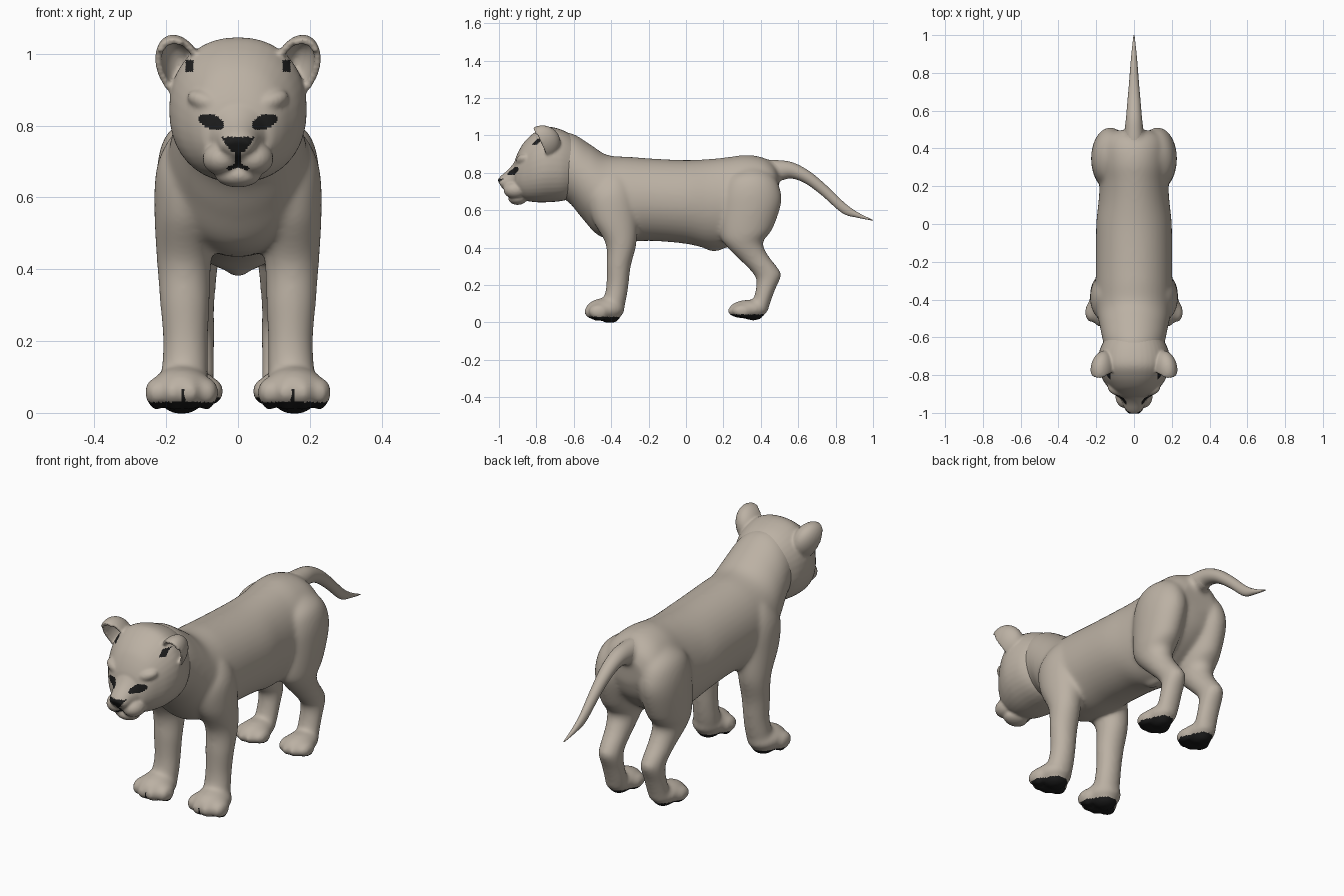
import bpy
import bmesh
from math import sin, cos, pi, radians
from mathutils import Matrix, Vector, Euler

cube = bpy.data.objects.get("Cube")
if cube:
    bpy.data.objects.remove(cube, do_unlink=True)


def material(name, colour):
    mat = bpy.data.materials.new(name)
    mat.use_nodes = True
    mat.diffuse_color = colour
    shader = mat.node_tree.nodes["Principled BSDF"]
    shader.inputs["Base Color"].default_value = colour
    shader.inputs["Roughness"].default_value = 0.9
    return mat


fur = material("tan_fur", (0.5, 0.44, 0.37, 1))
dark = material("black_skin", (0.012, 0.012, 0.012, 1))


def spline(a, b, c, d, t):
    """Smooth blend from row b to row c."""
    return [0.5 * (2 * q + (r - p) * t + (2 * p - 5 * q + 4 * r - s) * t * t
                   + (3 * q - p - 3 * r + s) * t ** 3)
            for p, q, r, s in zip(a, b, c, d)]


def loft(bm, rows, side=1, power=2.0, steps=6, count=40):
    """Skin rings given as (y, z) of one edge, (y, z) of the other, centre x, half width."""
    n = len(rows)
    fine = []
    for i in range(n - 1):
        near = [rows[max(i - 1, 0)], rows[i], rows[i + 1], rows[min(i + 2, n - 1)]]
        fine += [spline(*near, k / steps) for k in range(steps)]
    fine.append(rows[-1])
    rings = []
    for y0, z0, y1, z1, x, w in fine:
        mid = Vector((x * side, (y0 + y1) / 2, (z0 + z1) / 2))
        half = Vector((0, (y0 - y1) / 2, (z0 - z1) / 2))
        ring = []
        for k in range(count):
            a = 2 * pi * k / count
            c, s = cos(a), sin(a)
            c = abs(c) ** (2 / power) * (1 if c > 0 else -1)
            s = abs(s) ** (2 / power) * (1 if s > 0 else -1)
            ring.append(bm.verts.new(mid + Vector((w * c, 0, 0)) + half * s))
        rings.append(ring)
    for r0, r1 in zip(rings, rings[1:]):
        for k in range(count):
            j = (k + 1) % count
            bm.faces.new((r0[k], r0[j], r1[j], r1[k]))
    bm.faces.new(rings[0][::-1])
    bm.faces.new(rings[-1])


def blob(bm, centre, radii, tilt=0):
    """Ellipsoid turned about y."""
    place = (Matrix.Translation(centre) @ Matrix.Rotation(tilt, 4, 'Y')
             @ Matrix.Diagonal((*radii, 1)))
    bmesh.ops.create_uvsphere(bm, u_segments=24, v_segments=16, radius=1, matrix=place)


def finish(bm, name):
    bmesh.ops.recalc_face_normals(bm, faces=bm.faces)
    mesh = bpy.data.meshes.new(name)
    bm.to_mesh(mesh)
    bm.free()
    obj = bpy.data.objects.new(name, mesh)
    bpy.context.collection.objects.link(obj)
    mesh.materials.append(fur)
    mesh.shade_smooth()
    return obj


def fuse(obj, voxel, rounds, is_dark):
    """Merge overlapping forms into one soft skin, then colour faces by rule."""
    remesh = obj.modifiers.new("merge", 'REMESH')
    remesh.mode = 'VOXEL'
    remesh.voxel_size = voxel
    soften = obj.modifiers.new("soften", 'SMOOTH')
    soften.factor = 0.5
    soften.iterations = rounds
    graph = bpy.context.evaluated_depsgraph_get()
    mesh = bpy.data.meshes.new_from_object(obj.evaluated_get(graph))
    obj.modifiers.clear()
    obj.data = mesh
    mesh.materials.clear()
    mesh.materials.append(fur)
    mesh.materials.append(dark)
    for p in mesh.polygons:
        p.material_index = int(is_dark(p.center, p.normal))
    mesh.shade_smooth()


# Body: torso, legs, paws and tail root
TORSO = [(-.71, 1.015, -.69, .68, 0, .15), (-.61, 1.01, -.62, .635, 0, .166),
         (-.51, .95, -.55, .55, 0, .184), (-.42, .895, -.46, .46, 0, .2),
         (-.3, .885, -.32, .435, 0, .203), (-.15, .874, -.17, .435, 0, .202),
         (0, .868, 0, .42, 0, .2), (.12, .873, .12, .395, 0, .188),
         (.22, .883, .22, .40, 0, .182), (.32, .895, .30, .44, 0, .187),
         (.41, .882, .40, .51, 0, .18), (.47, .845, .46, .58, 0, .15),
         (.5, .79, .49, .66, 0, .09)]
FORELEG = [(-.42, .81, -.35, .81, .12, .03), (-.475, .75, -.3, .75, .13, .07),
           (-.52, .67, -.27, .67, .138, .091), (-.5, .55, -.26, .55, .145, .088),
           (-.43, .42, -.265, .42, .15, .076), (-.425, .3, -.295, .3, .148, .069),
           (-.426, .2, -.307, .2, .146, .063), (-.44, .13, -.32, .12, .148, .065),
           (-.46, .07, -.335, .06, .152, .066)]
HINDLEG = [(.3, .83, .4, .83, .09, .04), (.22, .77, .46, .79, .11, .085),
           (.19, .69, .498, .73, .122, .1), (.18, .58, .51, .64, .126, .101),
           (.185, .46, .463, .50, .13, .088), (.222, .4, .413, .43, .13, .075),
           (.297, .325, .435, .365, .125, .063), (.355, .265, .492, .29, .122, .056),
           (.377, .22, .509, .25, .12, .055), (.367, .15, .475, .17, .12, .055),
           (.35, .1, .45, .1, .121, .056), (.33, .06, .435, .05, .125, .055)]
TAIL = [(.38, .87, .38, .78, 0, .056), (.48, .868, .5, .76, 0, .05),
        (.57, .855, .56, .77, 0, .042), (.66, .808, .635, .745, 0, .035),
        (.75, .733, .725, .68, 0, .027), (.85, .637, .835, .585, 0, .019),
        (.92, .587, .915, .56, 0, .012), (1.0, .548, .999, .544, 0, .003)]


def paw(bm, x, y, z, size):
    blob(bm, (x, y, z + .07 * size), (.086 * size, .105, .06 * size))
    blob(bm, (x, y + .025, z + .026), (.055 * size, .055, .03))
    for step, back in ((-.07, .025), (-.024, 0), (.024, 0), (.07, .025)):
        spot = x + step * size
        blob(bm, (spot, y - .06 + back, z + .057 * size), (.034 * size, .055, .042 * size))
        blob(bm, (spot, y - .045 + back, z + .024), (.02 * size, .028, .018))


def dark_on_body(c, n):
    sole = c.z < (.03 if c.y < 0 else .043) and n.z < -.4
    gap = abs(abs(c.x) - .153)
    cleft = c.y < -.5 and c.z < .07 and gap < .004 + .15 * (.06 - c.z)
    return sole or cleft


bm = bmesh.new()
loft(bm, TORSO)
loft(bm, TAIL[:3])
blob(bm, (0, .15, .4), (.03, .05, .022))
for side in (-1, 1):
    loft(bm, FORELEG, side)
    loft(bm, HINDLEG, side)
    paw(bm, side * .157, -.432, 0, 1)
    paw(bm, side * .126, .335, .013, .83)
fuse(finish(bm, "body"), .009, 22, dark_on_body)

bm = bmesh.new()
loft(bm, TAIL, count=24)
finish(bm, "tail")

# Head: skull, nose bridge, muzzle, chin, brows and ears
SKULL = [(-.53, .92, -.55, .72, 0, .11), (-.61, 1.0, -.62, .665, 0, .157),
         (-.68, 1.035, -.67, .648, 0, .184), (-.75, 1.045, -.75, .642, 0, .191),
         (-.81, 1.015, -.81, .643, 0, .173), (-.86, .97, -.86, .652, 0, .142),
         (-.89, .925, -.892, .67, 0, .117), (-.912, .875, -.912, .69, 0, .09),
         (-.92, .84, -.92, .74, 0, .05)]
BRIDGE = [(-.83, .97, -.83, .70, 0, .1), (-.90, .88, -.9, .69, 0, .085),
          (-.945, .823, -.93, .69, 0, .064), (-.99, .783, -.965, .705, 0, .05),
          (-1.008, .76, -.985, .72, 0, .036)]


def dark_on_head(c, n):
    x = abs(c.x)
    u = x - .074
    eye = c.y < -.8 and (u / .035) ** 2 + ((c.z - .81 - .25 * u) / .021) ** 2 < 1
    nose = c.y < -.95 and .728 < c.z < .768 and x < .02 + .65 * (c.z - .728)
    lip = c.y < -.9 and .69 < c.z < .735 and x < .008
    mouth = c.y < -.9 and x < .03 and abs(c.z - .69 + .35 * x) < .006
    ear_hole = .125 < x < .146 and .95 < c.z < .983 and c.y < -.7 and n.y < 0
    return eye or nose or lip or mouth or ear_hole


def ear(bm, side):
    """Thick half shell, open to the front, mirrored for the right."""
    cup = bmesh.new()
    bmesh.ops.create_uvsphere(cup, u_segments=32, v_segments=24, radius=1)
    front = [v for v in cup.verts if v.co.y < -.12]
    bmesh.ops.delete(cup, geom=front, context='VERTS')
    turn = Euler((radians(25), radians(20), radians(6))).to_matrix().to_4x4()
    place = (Matrix.Translation((.161, -.77, .957)) @ turn
             @ Matrix.Diagonal((.064, .1, .1, 1)))
    cup.transform(place)
    bmesh.ops.recalc_face_normals(cup, faces=cup.faces)
    bmesh.ops.solidify(cup, geom=cup.faces[:], thickness=.018)
    cup.transform(Matrix.Diagonal((side, 1, 1, 1)))
    shell = bpy.data.meshes.new("ear_shell")
    cup.to_mesh(shell)
    cup.free()
    bm.from_mesh(shell)
    bpy.data.meshes.remove(shell)


bm = bmesh.new()
loft(bm, SKULL, power=2.2)
loft(bm, BRIDGE)
blob(bm, (0, -.9, .662), (.064, .05, .034))
for side in (-1, 1):
    blob(bm, (side * .045, -.912, .708), (.054, .064, .047))
    blob(bm, (side * .075, -.86, .86), (.07, .05, .034), -side * radians(22))
    ear(bm, side)
fuse(finish(bm, "head"), .006, 9, dark_on_head)
